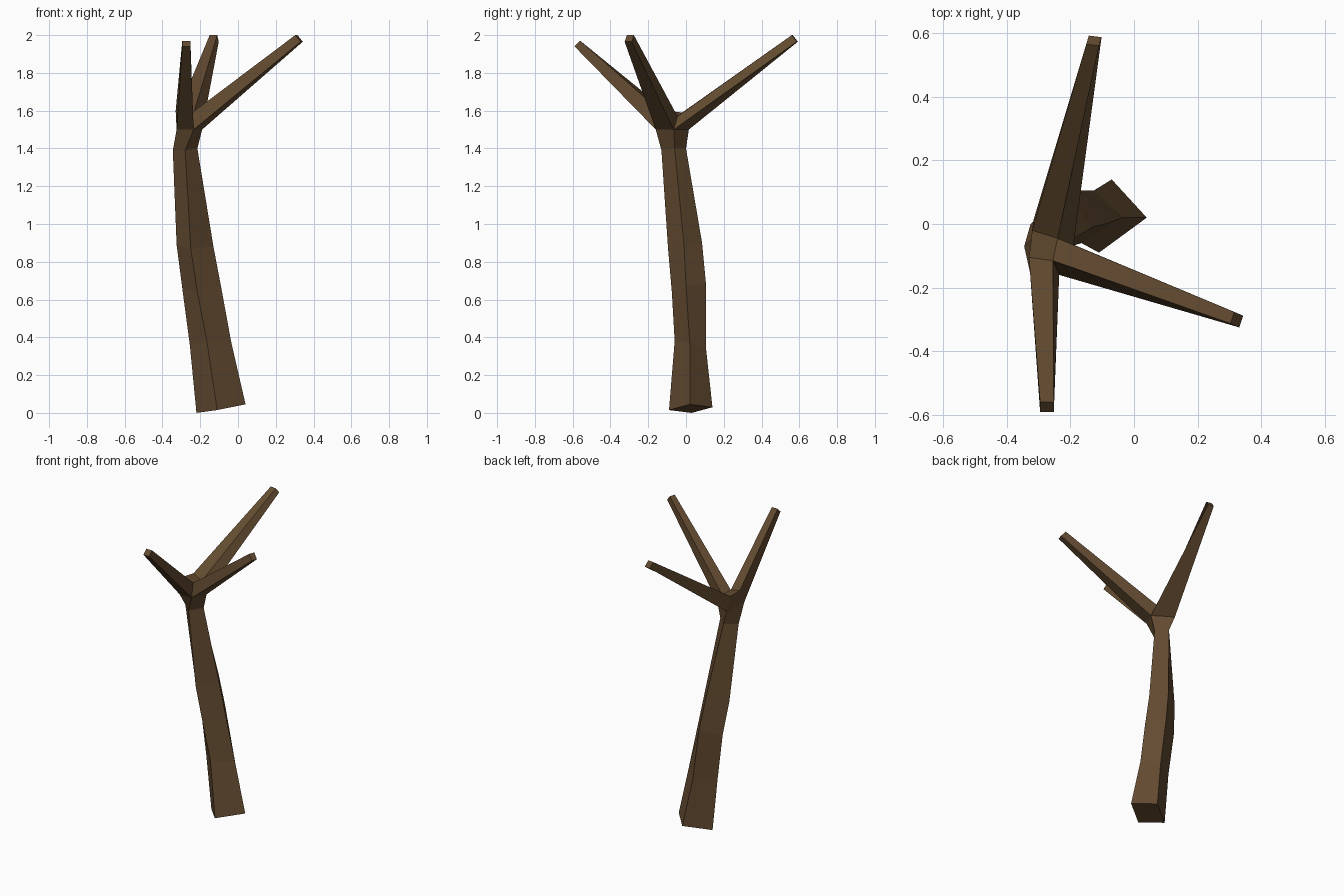
import bpy
import bmesh
from mathutils import Vector

# Remove the default cube only
cube = bpy.data.objects.get("Cube")
if cube:
    bpy.data.objects.remove(cube, do_unlink=True)


def make_material(name, colour):
    mat = bpy.data.materials.new(name)
    mat.use_nodes = True
    mat.diffuse_color = colour
    mat.node_tree.nodes["Principled BSDF"].inputs["Base Color"].default_value = colour
    return mat


bark = make_material("brown bark", (0.125, 0.07, 0.03, 1))


def loft(name, rings, cap_start=False, open_sides=()):
    """Skin four-sided rings; open_sides are left out of the last band."""
    bm = bmesh.new()
    loops = [[bm.verts.new(point) for point in ring] for ring in rings]
    for band, (low, high) in enumerate(zip(loops, loops[1:])):
        last_band = band == len(loops) - 2
        for side in range(4):
            if last_band and side in open_sides:
                continue
            after = (side + 1) % 4
            bm.faces.new((low[side], low[after], high[after], high[side]))
    bm.faces.new(loops[-1])
    if cap_start:
        bm.faces.new(reversed(loops[0]))
    mesh = bpy.data.meshes.new(name)
    bm.to_mesh(mesh)
    bm.free()
    mesh.materials.append(bark)
    obj = bpy.data.objects.new(name, mesh)
    bpy.context.collection.objects.link(obj)
    return obj


def section(front, left, back):
    """Trunk cross-section: the fourth corner completes a parallelogram."""
    front, left, back = Vector(front), Vector(left), Vector(back)
    return [front, left, back, front + back - left]


# Crooked trunk, from the tilted foot up to the neck
trunk_rings = [
    section((-.11, -.09, .015), (.04, .02, .045), (-.07, .14, .03)),
    section((-.165, -.06, .38), (-.035, .02, .37), (-.125, .105, .35)),
    section((-.215, -.075, .64), (-.09, .0, .67), (-.17, .105, .69)),
    section((-.25, -.095, .87), (-.13, -.01, .88), (-.205, .085, .9)),
    section((-.28, -.13, 1.39), (-.215, -.06, 1.4), (-.28, 0, 1.4)),
]

# Fork where the branches meet: lower and upper corners
fork_low = [Vector(p) for p in (
    (-.235, -.16, 1.5), (-.19, -.065, 1.5), (-.315, .015, 1.5), (-.325, -.16, 1.5))]
fork_high = [Vector(p) for p in (
    (-.255, -.115, 1.58), (-.24, -.045, 1.57), (-.32, -.02, 1.59), (-.33, -.105, 1.6))]

loft("trunk", trunk_rings + [fork_low, fork_high], cap_start=True, open_sides=(0, 1, 3))

# Branches: fork side, the two upper tip corners, step to the lower tip corners
branches = {
    "left_branch": (0, (.303, -.313, 2), (.315, -.276, 2), (.028, -.012, -.035)),
    "back_branch": (1, (-.11, .56, 2), (-.15, .565, 2), (.008, .027, -.035)),
    "front_branch": (3, (-.295, -.56, 1.97), (-.252, -.56, 1.97), (0, -.03, -.03)),
}
for name, (side, tip_a, tip_b, step) in branches.items():
    after = (side + 1) % 4
    root = [fork_low[side], fork_low[after], fork_high[after], fork_high[side]]
    tip_a, tip_b, step = Vector(tip_a), Vector(tip_b), Vector(step)
    loft(name, [root, [tip_a + step, tip_b + step, tip_b, tip_a]])
